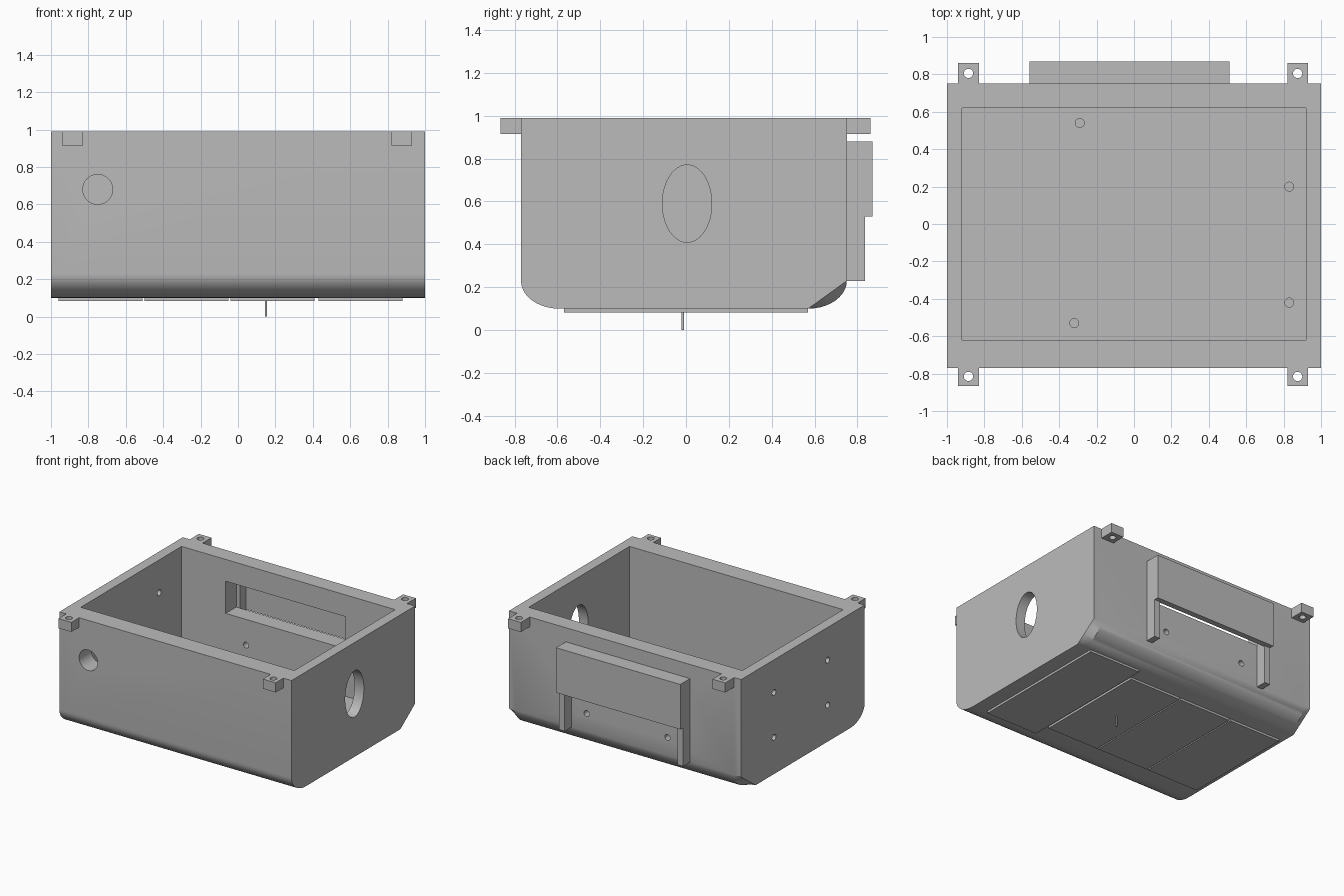
import bpy, bmesh, math
from mathutils import Matrix, Vector

if "Cube" in bpy.data.objects:
    bpy.data.objects.remove(bpy.data.objects["Cube"], do_unlink=True)

grey = bpy.data.materials.new("plain_grey")
grey.use_nodes = True
colour = (0.5, 0.5, 0.5, 1)
grey.diffuse_color = colour
grey.node_tree.nodes["Principled BSDF"].inputs["Base Color"].default_value = colour


def finish(name, bm):
    bmesh.ops.recalc_face_normals(bm, faces=bm.faces)
    mesh = bpy.data.meshes.new(name)
    bm.to_mesh(mesh)
    bm.free()
    obj = bpy.data.objects.new(name, mesh)
    bpy.context.collection.objects.link(obj)
    mesh.materials.append(grey)
    return obj


def box(name, x, y, z):
    bm = bmesh.new()
    bmesh.ops.create_cube(bm, size=1)
    for v in bm.verts:
        v.co = [lo + (c + 0.5) * (hi - lo) for c, (lo, hi) in zip(v.co, (x, y, z))]
    return finish(name, bm)


def cylinder(name, centre, radius, depth, axis="Z", stretch=1, sides=32):
    bm = bmesh.new()
    turn = {"X": Matrix.Rotation(math.pi / 2, 4, "Y"),
            "Y": Matrix.Rotation(math.pi / 2, 4, "X"),
            "Z": Matrix.Identity(4)}[axis]
    bmesh.ops.create_cone(bm, cap_ends=True, segments=sides, radius1=radius,
                          radius2=radius, depth=depth, matrix=turn)
    for v in bm.verts:
        v.co.z *= stretch
        v.co += Vector(centre)
    return finish(name, bm)


def cut(target, cutter):
    mod = target.modifiers.new("cut", "BOOLEAN")
    mod.operation, mod.solver, mod.object = "DIFFERENCE", "EXACT", cutter
    bpy.context.view_layer.objects.active = target
    bpy.ops.object.modifier_apply(modifier=mod.name)
    bpy.data.objects.remove(cutter, do_unlink=True)


def smooth(obj):
    bpy.ops.object.select_all(action="DESELECT")
    obj.select_set(True)
    bpy.context.view_layer.objects.active = obj
    bpy.ops.object.shade_smooth_by_angle(angle=math.radians(30))


FRONT, BACK, BASE, TOP = -0.77, 0.75, 0.10, 0.99
ROUND_Y, ROUND_Z, STEPS = 0.18, 0.13, 10


def profile(flat_back):
    """Side outline with rounded lower edges; the back one may be a chamfer."""
    pts = [(FRONT, TOP)]
    for side, edge in ((-1, FRONT), (1, BACK)):
        arc = []
        for i in range(STEPS + 1):
            t = i / STEPS
            a = t * math.pi / 2
            out, down = math.cos(a), math.sin(a)
            if side > 0 and flat_back:
                out, down = 1 - t, t
            arc.append((edge - side * ROUND_Y * (1 - out),
                        BASE + ROUND_Z * (1 - down)))
        pts += arc if side < 0 else arc[::-1]
    return pts + [(BACK, TOP)]


# Tub, lofted between side outlines
bm = bmesh.new()
rings = [[bm.verts.new((x, y, z)) for y, z in profile(abs(x) == 1)]
         for x in (-1, -0.94, 0.94, 1)]
for a, b in zip(rings, rings[1:]):
    for i in range(len(a)):
        j = (i + 1) % len(a)
        bm.faces.new((a[i], a[j], b[j], b[i]))
bm.faces.new(rings[0])
bm.faces.new(rings[-1])
tub = finish("tub", bm)

# Cavity and rear window
cut(tub, box("cavity", (-0.92, 0.92), (-0.62, 0.62), (0.2, 1.2)))
cut(tub, box("rear_window", (-0.54, 0.49), (0.5, 0.9), (0.57, 0.82)))

# Round front port, tall oval side port
cut(tub, cylinder("front_port", (-0.75, -0.7, 0.68), 0.08, 0.4, "Y"))
cut(tub, cylinder("side_port", (0.96, 0.005, 0.59), 0.115, 0.3, "X", stretch=1.57, sides=48))

# Small screw holes in the wall, back and floor
for y in (-0.315, 0.345):
    for z in (0.385, 0.735):
        cut(tub, cylinder("wall_hole", (-0.96, y, z), 0.023, 0.3, "X", sides=20))
for x in (-0.365, 0.33):
    cut(tub, cylinder("back_hole", (x, 0.7, 0.37), 0.023, 0.4, "Y", sides=20))
for x, y in ((-0.29, 0.54), (-0.32, -0.53), (0.83, 0.2), (0.83, -0.42)):
    cut(tub, cylinder("floor_hole", (x, y, 0.22), 0.024, 0.2, sides=20))
smooth(tub)

# Mounting tabs at the corners
for side, x in (("right", -0.885), ("left", 0.875)):
    for end, y0, y1, hole in (("front", -0.865, FRONT, -0.815), ("back", BACK, 0.86, 0.805)):
        tab = box(f"{end}_{side}_tab", (x - 0.055, x + 0.055), (y0, y1), (0.915, TOP))
        cut(tab, cylinder("tab_hole", (x, hole, 0.95), 0.025, 0.3, sides=20))
        smooth(tab)

# Rear hood: outer panel, top cap and two rails
box("hood_panel", (-0.56, 0.51), (0.825, 0.87), (0.53, 0.88))
box("hood_cap", (-0.56, 0.51), (BACK, 0.825), (0.84, 0.88))
box("right_rail", (-0.56, -0.51), (BACK, 0.835), (0.23, 0.84))
box("left_rail", (0.46, 0.51), (BACK, 0.835), (0.23, 0.84))

# Thin plates under the base, the last one longer
for i, x in enumerate((-0.96, -0.5, -0.04, 0.43)):
    half = 0.57 if i == 3 else 0.455
    box(f"base_plate_{i + 1}", (x, x + 0.45), (-half, half), (0.083, BASE))

# Pin below the base
cylinder("base_pin", (0.15, -0.015, 0.045), 0.006, 0.09, sides=12)
